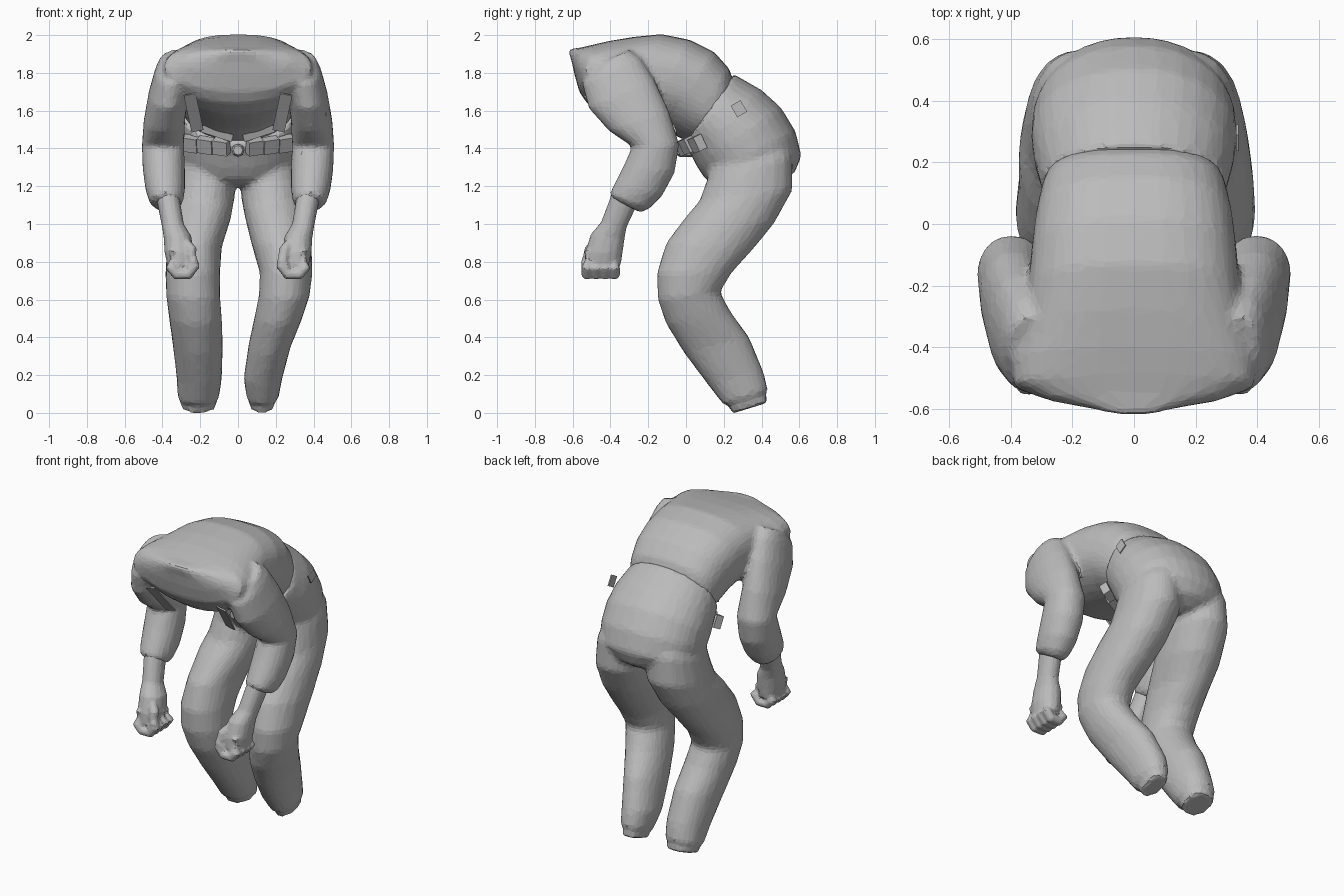
import bpy, bmesh, math
from mathutils import Vector, Euler

cube = bpy.data.objects.get("Cube")
if cube:
    bpy.data.objects.remove(cube, do_unlink=True)

# One clay grey for the whole figure
clay = bpy.data.materials.new("clay grey")
clay.use_nodes = True
GREY = (0.5, 0.5, 0.5, 1)
clay.diffuse_color = GREY
clay.node_tree.nodes["Principled BSDF"].inputs["Base Color"].default_value = GREY


def finish(name, bm):
    """Turn a bmesh into a named, faceted object."""
    bmesh.ops.recalc_face_normals(bm, faces=bm.faces)
    mesh = bpy.data.meshes.new(name)
    bm.to_mesh(mesh)
    bm.free()
    mesh.materials.append(clay)
    obj = bpy.data.objects.new(name, mesh)
    bpy.context.collection.objects.link(obj)
    return obj


def blend(name, bm, voxel, ratio):
    """Fuse overlapping shells into one skin with soft joins and irregular facets."""
    obj = finish(name, bm)
    remesh = obj.modifiers.new("fuse", 'REMESH')
    remesh.mode = 'VOXEL'
    remesh.voxel_size = voxel
    smooth = obj.modifiers.new("soften", 'SMOOTH')
    smooth.factor = 0.5
    smooth.iterations = 5
    decimate = obj.modifiers.new("facet", 'DECIMATE')
    decimate.ratio = ratio


def bridge(bm, rings):
    """Close a stack of rings into a capped tube."""
    sides = len(rings[0])
    for lower, upper in zip(rings, rings[1:]):
        for i in range(sides):
            j = (i + 1) % sides
            bm.faces.new((lower[i], lower[j], upper[j], upper[i]))
    bm.faces.new(rings[0])
    bm.faces.new(rings[-1])


def loft(bm, sections, side=1, sides=20, rear_power=0.95, front_power=0.95):
    """Skin rounded rings; each is (rear y, rear z, front y, front z, inner x, outer x).
    A power below one makes that half of the ring squarer."""
    rings = []
    for rear_y, rear_z, front_y, front_z, inner, outer in sections:
        rear, front = Vector((0, rear_y, rear_z)), Vector((0, front_y, front_z))
        centre = (rear + front) / 2 + Vector((side * (inner + outer) / 2, 0, 0))
        depth, width = (rear - front) / 2, Vector(((outer - inner) / 2, 0, 0))
        ring = []
        for i in range(sides):
            c, s = math.cos(math.tau * i / sides), math.sin(math.tau * i / sides)
            power = rear_power if c > 0 else front_power
            ring.append(bm.verts.new(centre + depth * math.copysign(abs(c) ** power, c)
                                     + width * math.copysign(abs(s) ** power, s)))
        rings.append(ring)
    bridge(bm, rings)


def rod(bm, points, radius, sides=8):
    """Short bent tube through a few points, with tapered ends."""
    points = [Vector(p) for p in points]
    last = len(points) - 1
    rings = []
    for k, point in enumerate(points):
        ahead = points[min(k + 1, last)] - points[max(k - 1, 0)]
        turn = ahead.to_track_quat('Z', 'Y')
        r = radius * (0.7 if k in (0, last) else 1)
        angles = [math.tau * i / sides for i in range(sides)]
        rings.append([bm.verts.new(point + turn @ Vector((r * math.cos(a), r * math.sin(a), 0)))
                      for a in angles])
    bridge(bm, rings)


def box(name, centre, size, turn):
    bm = bmesh.new()
    bmesh.ops.create_cube(bm, size=1)
    spin = Euler([math.radians(a) for a in turn]).to_matrix()
    for v in bm.verts:
        v.co = spin @ Vector([a * b for a, b in zip(v.co, size)]) + Vector(centre)
    finish(name, bm)


def centred(rows):
    return [(*row[:4], -row[4], row[4]) for row in rows]


SIDES = (("left", 1), ("right", -1))

# Shirt, bent forward from waist to collar, fused with both sleeves
shirt = bmesh.new()
loft(shirt, centred([
    (.25, 1.76, .04, 1.43, .285),
    (.23, 1.82, -.02, 1.45, .3),
    (.15, 1.91, -.12, 1.5, .32),
    (.02, 1.975, -.22, 1.525, .335),
    (-.13, 2.005, -.33, 1.55, .345),
    (-.28, 1.99, -.44, 1.58, .37),
    (-.4, 1.97, -.525, 1.64, .395),
    (-.49, 1.95, -.565, 1.7, .39),
    (-.55, 1.935, -.59, 1.79, .28),
    (-.625, 1.925, -.605, 1.86, .06),
]), sides=32, rear_power=.76, front_power=1)
for label, side in SIDES:
    loft(shirt, [
        (-.36, 1.89, -.44, 1.86, .25, .35),
        (-.3, 1.925, -.49, 1.83, .24, .41),
        (-.24, 1.88, -.55, 1.74, .25, .44),
        (-.165, 1.76, -.515, 1.61, .265, .475),
        (-.09, 1.6, -.405, 1.49, .28, .5),
        (-.035, 1.42, -.285, 1.41, .285, .51),
        (-.06, 1.27, -.33, 1.31, .28, .505),
        (-.125, 1.15, -.38, 1.21, .28, .49),
        (-.195, 1.08, -.405, 1.16, .29, .47),
        (-.24, 1.06, -.39, 1.135, .31, .44),
    ], side)
blend("shirt", shirt, .016, .16)

# Seat of the trousers, from waistband to crotch
trousers = bmesh.new()
loft(trousers, centred([
    (.25, 1.795, -.01, 1.415, .3),
    (.4, 1.71, .03, 1.36, .325),
    (.505, 1.615, .06, 1.3, .335),
    (.58, 1.49, .1, 1.24, .33),
    (.612, 1.36, .15, 1.21, .3),
    (.575, 1.27, .21, 1.2, .2),
    (.5, 1.22, .28, 1.2, .1),
]), sides=28)

# Trouser legs share a side profile; each has its own stance
profile = [(.46, 1.55, .14, 1.4), (.565, 1.36, .11, 1.23), (.565, 1.18, .07, 1.12),
           (.465, 1, 0, 1.04), (.35, .86, -.105, .9), (.24, .74, -.155, .74),
           (.18, .64, -.15, .6), (.24, .53, -.105, .47), (.335, .4, -.005, .31),
           (.41, .22, .115, .15), (.435, .12, .2, .04)]
thigh = [(.05, .28), (.01, .335), (.015, .355), (.04, .375)]
stances = (
    (1, [(.075, .39), (.115, .395), (.11, .38), (.085, .34),
         (.055, .28), (.03, .235), (.045, .215)], (.06, .195)),
    (-1, [(.085, .375), (.095, .385), (.095, .38), (.085, .365),
          (.08, .345), (.085, .325), (.1, .32)], (.115, .305)),
)
for side, shin, ankle in stances:
    loft(trousers, [(*p, *w) for p, w in zip(profile, thigh + shin)], side)
    loft(trousers, [(.41, .14, .22, .07, *ankle), (.435, .055, .24, -.005, *ankle)], side)
blend("trousers", trousers, .018, .16)

for label, side in SIDES:
    # Bare forearm and palm with four curled fingers and a thumb
    hand = bmesh.new()
    loft(hand, [
        (-.25, 1.12, -.39, 1.17, .31, .435),
        (-.315, .98, -.45, 1.01, .285, .405),
        (-.325, .92, -.505, .945, .245, .395),
        (-.335, .85, -.535, .85, .235, .39),
        (-.345, .78, -.54, .78, .25, .375),
    ], side, sides=14)
    for i in range(4):
        y = -.38 - i * .048
        path = [(.35, .86), (.355, .77), (.325, .735), (.265, .735), (.23, .78), (.25, .84)]
        rod(hand, [(side * x, y, z) for x, z in path], .032)
    rod(hand, [(side * .29, -.47, .92), (side * .245, -.51, .86),
               (side * .235, -.525, .8), (side * .26, -.53, .76)], .032)
    blend(label + "_hand", hand, .009, .2)

    # Loose strap hanging below the chest
    box(label + "_strap", (side * .235, -.46, 1.59), (.065, .008, .25),
        (38, side * 12, 0))
    # Belt pouches around the front of the waist
    for x, y in ((.09, -.01), (.17, .01), (.25, .06)):
        box(label + "_belt_pouch", (side * x, y, 1.4 + x * .1), (.085, .05, .08),
            (25, side * -8, side * 22))
    # Slack webbing above the belt
    box(label + "_webbing", (side * .11, -.06, 1.48), (.17, .008, .04), (20, side * -18, 0))

# Belt buckle and a single loose flap on the hip
buckle = bmesh.new()
rod(buckle, [(0, -.05, 1.39), (0, -.03, 1.39), (0, .04, 1.38)], .035)
finish("belt_buckle", buckle)
box("hip_flap", (.335, .28, 1.61), (.008, .06, .07), (30, 0, 0))
